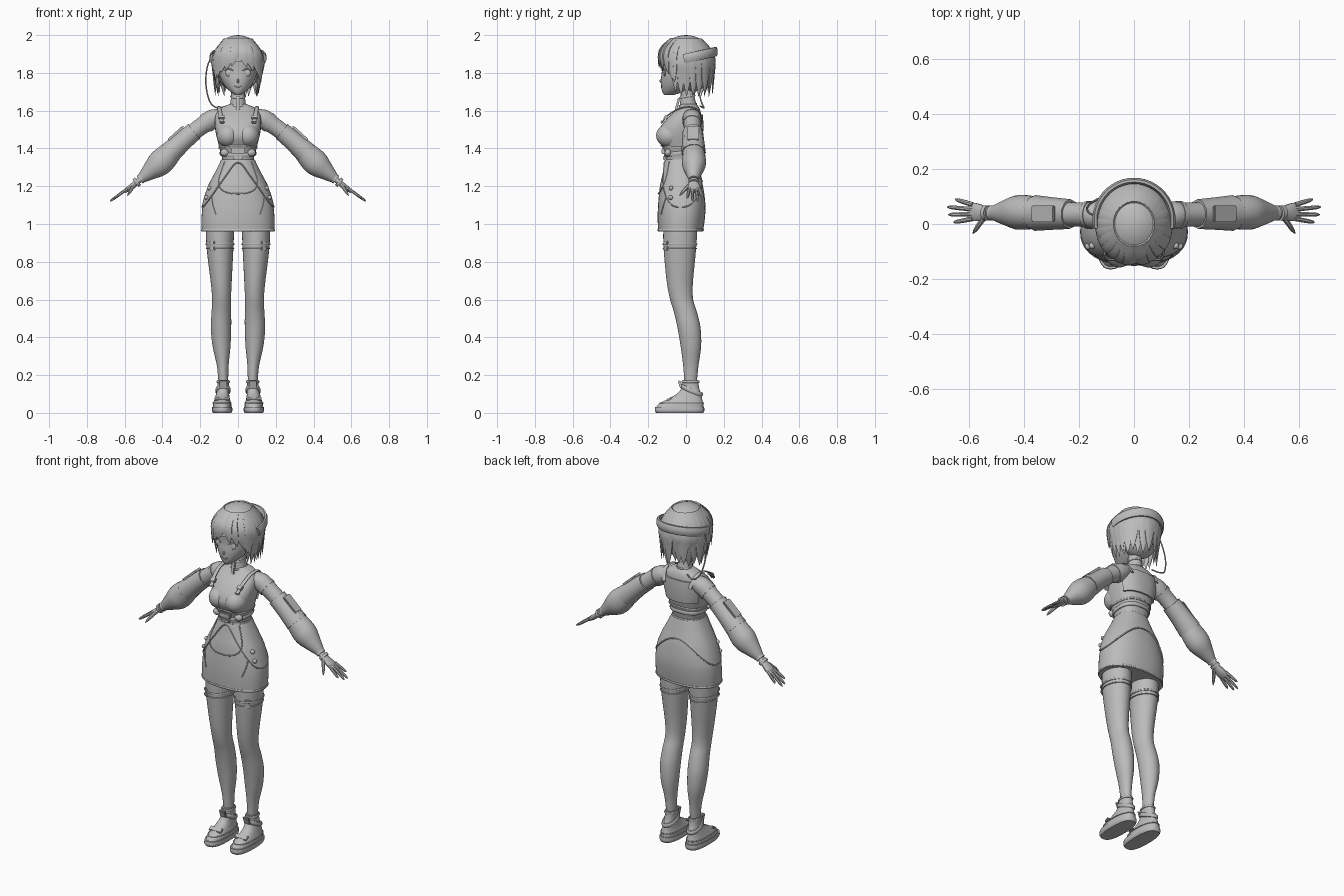
import bpy, bmesh
from math import sin, cos, pi, radians, copysign
from mathutils import Vector, Matrix
import random

random.seed(4)
if "Cube" in bpy.data.objects:
    bpy.data.objects.remove(bpy.data.objects["Cube"])

grey = bpy.data.materials.new("plain grey")
grey.use_nodes = True
grey.diffuse_color = (0.5, 0.5, 0.5, 1)
grey.node_tree.nodes["Principled BSDF"].inputs["Base Color"].default_value = grey.diffuse_color
parts = []
X, Y, Z = Vector((1, 0, 0)), Vector((0, 1, 0)), Vector((0, 0, 1))


def finish(name, bm, mirror=False):
    bmesh.ops.recalc_face_normals(bm, faces=bm.faces)
    mesh = bpy.data.meshes.new(name)
    bm.to_mesh(mesh)
    bm.free()
    mesh.materials.append(grey)
    ob = bpy.data.objects.new(name, mesh)
    bpy.context.collection.objects.link(ob)
    if mirror:
        ob.modifiers.new("other side", "MIRROR")
    parts.append(ob)


def skin(name, rings, mirror=False):
    """Join closed rings of points into one capped surface."""
    bm = bmesh.new()
    vs = [[bm.verts.new(p) for p in ring] for ring in rings]
    n = len(vs[0])
    for a, b in zip(vs, vs[1:]):
        for i in range(n):
            j = (i + 1) % n
            bm.faces.new((a[i], a[j], b[j], b[i]))
    bm.faces.new(vs[0])
    bm.faces.new(vs[-1])
    finish(name, bm, mirror)


def sym(rows):
    return [(z, -r, r, f, b) for z, r, f, b in rows]


def surf(rows, z, a, off=0.0, p=2.0):
    """Point on a body of stacked sections; a = 0 is the front, a = pi/2 is +x."""
    last = len(rows) - 1
    i = max([k for k in range(last) if rows[k][0] <= z] or [0])
    r0, r1 = rows[i], rows[i + 1]
    rp, rn = rows[max(i - 1, 0)], rows[min(i + 2, last)]
    h = r1[0] - r0[0]
    t = (z - r0[0]) / h
    box = []
    for k in range(1, 5):
        m0 = (r1[k] - rp[k]) / (r1[0] - rp[0]) * h
        m1 = (rn[k] - r0[k]) / (rn[0] - r0[0]) * h
        d = r1[k] - r0[k]
        box.append(r0[k] + t * (m0 + t * (3 * d - 2 * m0 - m1 + t * (m0 + m1 - 2 * d))))
    x0, x1, y0, y1 = box
    s, c = [copysign(abs(v) ** (2 / p), v) for v in (sin(a), cos(a))]
    return Vector(((x0 + x1) / 2 + s * ((x1 - x0) / 2 + off),
                   (y0 + y1) / 2 - c * ((y1 - y0) / 2 + off), z))


def loft(name, rows, mirror=False, p=2.0, n=32, steps=4):
    zs = [a[0] + (b[0] - a[0]) * k / steps for a, b in zip(rows, rows[1:]) for k in range(steps)]
    zs.append(rows[-1][0])
    skin(name, [[surf(rows, z, 2 * pi * i / n, 0, p) for i in range(n)] for z in zs], mirror)


def tube(name, pts, ref, mirror=False, n=12, steps=4):
    """Smooth path of (x, y, z, side radius, radius along ref)."""
    path, last = [], len(pts) - 1
    for i in range(last):
        a, b, c, d = pts[max(i - 1, 0)], pts[i], pts[i + 1], pts[min(i + 2, last)]
        for k in range(steps):
            t = k / steps
            path.append([(2 * q + t * (r - p + t * (2 * p - 5 * q + 4 * r - s + t * (3 * q - p - 3 * r + s)))) / 2
                         for p, q, r, s in zip(a, b, c, d)])
    path.append(list(pts[-1]))
    rings = []
    for i, q in enumerate(path):
        tan = Vector(path[min(i + 1, len(path) - 1)][:3]) - Vector(path[max(i - 1, 0)][:3])
        u = tan.cross(ref).normalized()
        v = u.cross(tan).normalized()
        angles = [2 * pi * (k + 0.5) / n for k in range(n)]
        rings.append([Vector(q[:3]) + u * cos(w) * max(q[3], 0.001) + v * sin(w) * max(q[4], 0.001)
                      for w in angles])
    skin(name, rings, mirror)


def band(name, rows, height, thick, tall, mirror=False, p=2.0, n=40):
    """Belt around a body; height is a function of the angle."""
    pts = []
    for i in range(n + 1):
        a = 2 * pi * i / n
        pts.append((*surf(rows, height(a), a, 0.001, p), thick, tall))
    tube(name, pts, Z, mirror, 8, 1)


def block(name, loc, size, turn=(0, 0, 0), mirror=False):
    bm = bmesh.new()
    bmesh.ops.create_cube(bm, size=1, matrix=Matrix.Diagonal((*size, 1)))
    bmesh.ops.bevel(bm, geom=bm.edges[:], offset=min(.004, min(size) / 3), segments=2, affect="EDGES")
    rot = Matrix.Rotation(turn[2], 4, "Z") @ Matrix.Rotation(turn[1], 4, "Y") @ Matrix.Rotation(turn[0], 4, "X")
    bm.transform(Matrix.Translation(loc) @ rot)
    finish(name, bm, mirror)


def ball(name, loc, size, mirror=False, keep=None):
    bm = bmesh.new()
    bmesh.ops.create_uvsphere(bm, u_segments=32, v_segments=20, radius=1,
                              matrix=Matrix.Translation(loc) @ Matrix.Diagonal((*size, 1)))
    if keep:
        gone = [f for f in bm.faces if not keep(f.calc_center_median())]
        bmesh.ops.delete(bm, geom=gone, context="FACES")
    finish(name, bm, mirror)


# Torso, chest and neck
torso = sym([(1.3, .09, -.11, .05), (1.34, .083, -.105, .05), (1.4, .098, -.122, .065),
             (1.46, .113, -.15, .08), (1.51, .122, -.137, .085), (1.56, .122, -.1, .082), (1.59, .113, -.068, .078),
             (1.615, .09, -.04, .07), (1.635, .045, -.025, .055)])
loft("torso", torso, p=2.5)
ball("chest", (.053, -.09, 1.468), (.06, .068, .062), True)
neck = sym([(1.59, .05, -.04, .06), (1.63, .042, -.033, .055), (1.68, .037, -.028, .045), (1.75, .037, -.03, .045)])
loft("neck", neck)
for z in (1.63, 1.675):
    band("collar_edge", neck, lambda a: z - .006 * cos(a), .004, .005)
block("collar_tab", (0, -.045, 1.635), (.022, .012, .07), (radians(-15), 0, 0))
band("jacket_hem", torso, lambda a: 1.405 + .01 * cos(a) ** 2, .004, .005, p=2.5)
band("waist_belt", torso, lambda a: 1.375 - .01 * cos(a), .006, .012, p=2.5)
band("lower_belt", torso, lambda a: 1.335, .005, .007, p=2.5)
ball("belt_buckle", (.07, -.095, 1.378), (.024, .018, .02), True)
block("centre_clasp", (0, -.12, 1.385), (.075, .02, .028))
block("front_tab", (0, -.115, 1.35), (.05, .016, .02))

# Shoulder straps, with buckles and the raised back yoke
tube("shoulder_strap", [(.085, -.13, 1.535, .004, .011), (.093, -.09, 1.58, .004, .011),
                        (.1, -.02, 1.616, .004, .011), (.1, .05, 1.612, .004, .011),
                        (.085, .088, 1.55, .004, .011)], X, True, 8)
block("strap_buckle", (.088, -.107, 1.565), (.034, .016, .026), (radians(-45), 0, 0), True)
block("strap_clip", (.085, -.128, 1.54), (.028, .014, .014), (radians(-45), 0, 0), True)
yoke = [[surf(torso, 1.45 + .13 * t, pi + 1.05 * u, off, 2.5) for u in [k / 8 - 1 for k in range(17)]]
        for t, off in ((0, -.01), (0, .009), (.5, .009), (1, .009), (1, -.01))]
skin("back_yoke", [list(r) for r in zip(*yoke)])

# Skirt with a raised hip layer, front panel and piping
skirt = sym([(.96, .192, -.148, .09), (1.03, .193, -.15, .1), (1.1, .186, -.148, .103),
             (1.2, .155, -.138, .09), (1.27, .118, -.123, .07), (1.34, .085, -.108, .052)])
loft("skirt", skirt, p=2.3, n=48)
band("skirt_hem", skirt, lambda a: .968, .003, .005, p=2.3)


def hip_edge(a):
    return 1.09 + (.235 * cos(a) ** 3 if cos(a) > 0 else .14 * cos(a) ** 2)


around = [2 * pi * i / 64 for i in range(64)]
skin("hip_layer", [[surf(skirt, hip_edge(a) * (1 - t) + 1.335 * t, a, off, 2.3) for a in around]
                   for t, off in ((0, -.004), (0, .005), (.25, .005), (.5, .005), (.75, .005), (1, .004))])
band("hip_piping", skirt, hip_edge, .006, .004, p=2.3, n=64)
panel = [(*surf(skirt, 1.33 - .17 * max(cos(w), 0) ** .6, .82 * sin(w), .004, 2.3), .003, .003)
         for w in [pi * (k / 32 - .5) for k in range(33)]]
tube("front_panel_piping", panel, Y, n=8, steps=1)
for z in (1.14, 1.19):
    ball("hip_stud", surf(skirt, z, 1.15, .005, 2.3), (.012, .012, .012), True)
tube("skirt_dart", [(*surf(skirt, 1.05 + .1 * t, .6 + .3 * t, .001, 2.3), .003, .003) for t in (0, .5, 1)], Y, True, 6)

# Legs and thigh bands
leg = [(.17, .052, .104, -.009, .058), (.25, .05, .112, -.015, .066), (.35, .04, .134, -.028, .08),
       (.45, .036, .144, -.045, .077), (.53, .036, .14, -.063, .059), (.6, .037, .137, -.084, .038),
       (.68, .034, .143, -.1, .036), (.8, .028, .158, -.113, .047), (.9, .023, .168, -.12, .056),
       (1.0, .02, .17, -.12, .06)]
loft("leg", leg, True)
for z, tall in ((.893, .005), (.87, .003)):
    band("thigh_band", leg, lambda a: z, .004, tall, True)
for z in (.9, .87):
    block("thigh_buckle", surf(leg, z, .6, .001), (.034, .014, .02), (0, 0, .6), True)

# Shoes
sole = [(0, .036, .132, -.158, .092), (.012, .03, .138, -.165, .097), (.032, .031, .137, -.163, .096)]
loft("shoe_sole", sole, True, 2.6)
shoe = [(.028, .034, .134, -.158, .092), (.048, .036, .132, -.143, .092), (.07, .042, .125, -.103, .086),
        (.1, .047, .116, -.05, .08), (.13, .048, .109, -.025, .07), (.175, .048, .108, -.018, .064)]
loft("shoe", shoe, True, 2.3)
band("ankle_strap", shoe, lambda a: .12 + .022 * cos(a), .009, .012, True)
band("shoe_cuff", shoe, lambda a: .165, .005, .006, True)
block("shoe_tongue", (.078, -.03, .15), (.04, .014, .045), (radians(20), 0, 0), True)
band("toe_seam", shoe, lambda a: .052, .003, .003, True, 2.3)
block("instep_strap", (.084, -.087, .075), (.08, .03, .01), (radians(30), 0, 0), True)

# Arms with full sleeves and upper arm cuffs
tube("sleeve", [(.085, .03, 1.575, .035, .045), (.135, .032, 1.555, .052, .05), (.19, .034, 1.52, .046, .044),
                (.25, .036, 1.475, .045, .045), (.32, .038, 1.415, .05, .052), (.385, .042, 1.35, .067, .062),
                (.425, .042, 1.312, .066, .062), (.47, .041, 1.275, .046, .045), (.515, .04, 1.238, .024, .025)],
     Y, True, 24)
tube("arm_cuff", [(.232, .036, 1.49, .052, .054), (.295, .038, 1.437, .055, .059), (.36, .04, 1.377, .063, .065)],
     Y, True, 10, 2)
block("arm_plate", (.33, .038, 1.48), (.11, .06, .012), (0, radians(42), 0), True)
tube("armhole_edge", [(.158, .033, 1.541, .054, .052), (.172, .033, 1.532, .052, .05)], Y, True, 20, 1)
for d in (0, .022):
    tube("wrist_ring", [(.508 + d, .04, 1.244 - .8 * d, .026, .028), (.52 + d, .04, 1.234 - .8 * d, .026, .028)],
         Y, True, 16, 1)

# Hands
tube("palm", [(.51, .04, 1.242, .017, .02), (.545, .041, 1.214, .015, .026), (.575, .043, 1.19, .014, .034),
              (.6, .044, 1.172, .009, .03)], Y, True, 12)
for i, tip in enumerate((.655, .675, .678, .65)):
    base, end = .019 + .017 * i, .006 + .028 * i
    tube("finger", [(x, base + (end - base) * t, 1.235 - .73 * (x - .52), r, r)
                    for t, r in ((0, .009), (.5, .0085), (.85, .007), (1, .002))
                    for x in [.585 + (tip - .585) * t]], Y, True, 8, 3)
tube("thumb", [(.54, .03, 1.215, .012, .012), (.56, .002, 1.19, .01, .01), (.575, -.02, 1.167, .008, .008),
               (.585, -.034, 1.15, .002, .002)], Z, True, 8, 3)

# Head and face
head = sym([(1.682, .014, -.115, -.07), (1.7, .04, -.126, -.01), (1.73, .07, -.131, .05), (1.77, .092, -.132, .085),
            (1.81, .103, -.128, .1), (1.88, .112, -.128, .115), (1.95, .08, -.09, .085)])
loft("head", head, p=2.1)
ball("nose", (0, -.131, 1.757), (.006, .009, .01))
ball("eye", surf(head, 1.8, .48, -.003), (.022, .008, .02), True)
tube("upper_lash", [(*surf(head, 1.812 + .01 * sin(pi * t), .25 + .45 * t, .003), .003, .003)
                    for t in (0, .3, .6, 1)], Z, True, 6)
tube("mouth", [(*surf(head, 1.722 + .01 * u * u, .3 * u, .001), .0025, .0025) for u in (-1, -.5, 0, .5, 1)], Z, n=6)

# Hair cap and tapered locks that grow out of it
ball("hair_cap", (0, 0, 1.86), (.132, .145, .14), keep=lambda c: c.z > (1.87 if c.y < -.04 else 1.77))


def lock(name, a, tip, flare, wide, sweep=0.0):
    pts = []
    for t in (0, .2, .4, .6, .8, 1):
        z = 1.975 + (tip - 1.975) * t
        k = (1 - ((z - 1.86) / .14) ** 2) ** .5 if z > 1.86 else 1 + (flare - 1) * (1.86 - z) / (1.86 - tip)
        k *= .88 + min(t, .4) * .3
        b = a + sweep * t
        pts.append((.132 * k * sin(b), -.147 * k * cos(b), z, wide * (1 - t ** 3) + .001, .011 * (1 - t * t) + .001))
    tube(name, pts, Vector((sin(a), -cos(a), 0)), n=8, steps=3)


for a, tip, sweep in ((-1.0, 1.76, -.1), (-.75, 1.775, -.2), (-.45, 1.8, -.3), (-.2, 1.815, -.3), (0, 1.835, -.25),
                      (.1, 1.83, .25), (.3, 1.81, .35), (.6, 1.795, .3), (.85, 1.765, .2), (1.0, 1.75, .15)):
    lock("fringe_lock", a, tip, 1.01, .032, sweep)
for s in (-1, 1):
    for a, tip, flare in ((1.12, 1.7, .85), (1.35, 1.68, .8), (1.6, 1.675, .78), (1.85, 1.69, .85)):
        lock("side_lock", s * a, tip, flare, .03)
for k in range(12):
    a = pi - 1.25 + 2.5 * k / 11
    lock("back_lock", a, 1.69 + random.uniform(-.02, .02), .78 + .09 * (k % 3), .036)
ball("nape_hair", (0, .035, 1.8), (.108, .09, .1), keep=lambda c: c.y > 0)

# Headband around the back, and its wire on the right side
tube("headband", [(.14 * sin(a), .014 - .143 * cos(a), 1.88 - .032 * cos(a), .012, .027)
                  for a in [radians(80 + 200 * k / 24) for k in range(25)]], Z, n=8, steps=1)
tube("headset_wire", [(*p, .004, .004) for p in ((-.138, .03, 1.89), (-.163, .04, 1.83), (-.17, .06, 1.74),
                                                 (-.15, .08, 1.65), (-.11, .095, 1.615), (-.06, .075, 1.625))],
     Y, n=8)

# Smooth shading with sharp edges kept
bpy.ops.object.select_all(action="DESELECT")
for ob in parts:
    ob.select_set(True)
bpy.context.view_layer.objects.active = parts[0]
bpy.ops.object.shade_smooth_by_angle(angle=radians(40))
